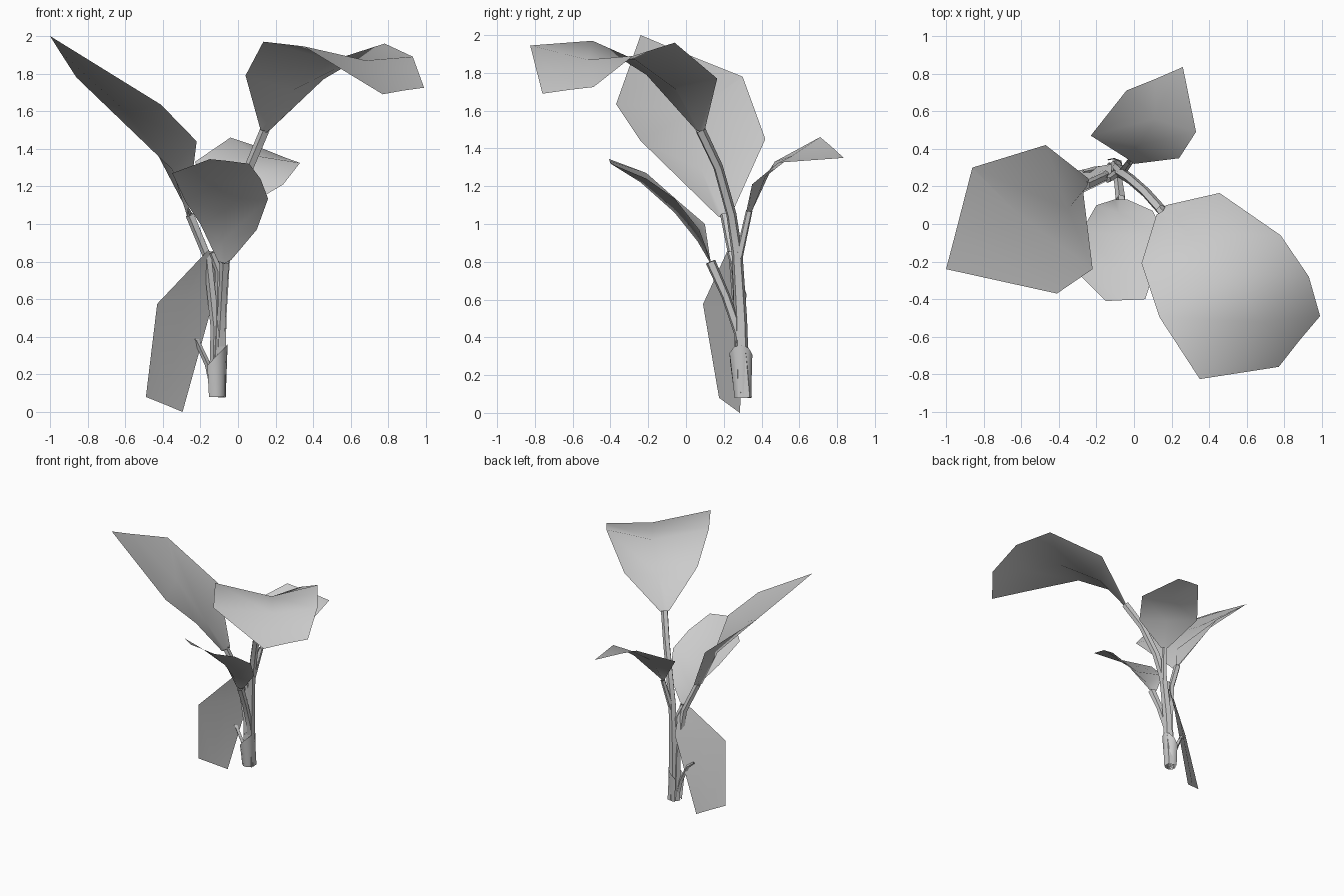
import bpy, math
from mathutils import Vector


def make(name, verts, faces, angle=60):
    me = bpy.data.meshes.new(name)
    me.from_pydata([tuple(v) for v in verts], [], faces)
    me.update()
    ob = bpy.data.objects.new(name, me)
    bpy.context.collection.objects.link(ob)
    bpy.ops.object.select_all(action='DESELECT')
    ob.select_set(True)
    bpy.context.view_layer.objects.active = ob
    bpy.ops.object.shade_smooth_by_angle(angle=math.radians(angle))
    return ob


def leaf(name, rows):
    """Thin sheet; each row is (left edge, midrib, right edge)."""
    verts = [p for r in rows for p in r]
    faces = []
    for i in range(len(rows) - 1):
        for j in range(2):
            a = i * 3 + j
            faces.append((a, a + 1, a + 4, a + 3))
    return make(name, verts, faces)


def stalk(name, path, radii, sides=5):
    """Low-poly tapered tube along a path."""
    pts = [Vector(p) for p in path]
    verts, faces = [], []
    for i, p in enumerate(pts):
        d = (pts[min(i + 1, len(pts) - 1)] - pts[max(i - 1, 0)]).normalized()
        u = d.cross(Vector((0, 1, 0))).normalized()
        w = d.cross(u)
        for k in range(sides):
            t = 2 * math.pi * k / sides
            verts.append(p + radii[i] * (u * math.cos(t) + w * math.sin(t)))
    for i in range(len(pts) - 1):
        for k in range(sides):
            n = (k + 1) % sides
            faces.append((i * sides + k, i * sides + n,
                          (i + 1) * sides + n, (i + 1) * sides + k))
    return make(name, verts, faces)


# Large leaf rising to the left
leaf("left_leaf", [
    [(-.27, .17, 1.04), (-.25, .20, 1.03), (-.24, .24, 1.05)],
    [(-.22, -.24, 1.44), (-.35, .08, 1.29), (-.47, .42, 1.45)],
    [(-.41, -.37, 1.635), (-.60, .04, 1.60), (-.86, .30, 1.78)],
    [(-1.0, -.24, 2.0), (-.95, -.05, 1.92), (-.86, .30, 1.78)],
])

# Large leaf arching over to the right and front
leaf("right_leaf", [
    [(.12, .05, 1.5), (.155, .07, 1.49), (.17, .10, 1.5)],
    [(.04, -.21, 1.79), (.29, -.05, 1.71), (.455, .165, 1.77)],
    [(.135, -.495, 1.97), (.50, -.27, 1.87), (.78, -.06, 1.96)],
    [(.35, -.825, 1.945), (.68, -.52, 1.87), (.93, -.28, 1.89)],
    [(.77, -.76, 1.69), (.88, -.62, 1.71), (.99, -.49, 1.725)],
])

# Medium leaf at the front
leaf("front_leaf", [
    [(-.105, .13, .80), (-.07, .13, .79), (-.035, .13, .81)],
    [(-.20, .10, 1.0), (-.08, .06, .91), (.10, .07, .97)],
    [(-.28, -.04, 1.12), (-.08, -.06, 1.06), (.16, -.06, 1.135)],
    [(-.35, -.21, 1.27), (-.08, -.24, 1.22), (.12, -.21, 1.24)],
    [(-.15, -.41, 1.345), (-.05, -.405, 1.335), (.06, -.40, 1.32)],
])

# Medium leaf at the back
leaf("back_leaf", [
    [(-.04, .35, 1.07), (-.015, .33, 1.06), (0, .32, 1.07)],
    [(-.23, .47, 1.33), (.03, .42, 1.25), (.24, .35, 1.21)],
    [(-.04, .71, 1.46), (.11, .56, 1.36), (.33, .49, 1.325)],
    [(-.04, .71, 1.46), (.11, .77, 1.41), (.26, .835, 1.35)],
])

# Withered leaf hanging down on the left
leaf("drooping_leaf", [
    [(-.16, .22, .86), (-.14, .235, .85), (-.12, .25, .84)],
    [(-.43, .09, .575), (-.28, .21, .60), (-.12, .32, .63)],
    [(-.49, .175, .08), (-.39, .23, .04), (-.295, .285, 0)],
])

# Leaf stalks, all rising from the same base
stalk("right_stalk",
      [(-.10, .30, .08), (-.09, .29, .5), (-.065, .27, .85), (-.02, .24, 1.05),
       (.06, .17, 1.30), (.145, .075, 1.5)],
      [.04, .035, .03, .028, .027, .028])
stalk("left_stalk",
      [(-.125, .30, .08), (-.12, .28, .45), (-.16, .25, .82), (-.255, .205, 1.05)],
      [.03, .026, .024, .025])
stalk("front_stalk",
      [(-.09, .31, .08), (-.09, .28, .42), (-.08, .21, .62), (-.07, .13, .80)],
      [.03, .026, .024, .028])
stalk("back_stalk",
      [(-.09, .32, .08), (-.085, .29, .45), (-.065, .275, .8), (-.02, .335, 1.07)],
      [.03, .026, .022, .018])
stalk("drooping_stalk",
      [(-.12, .29, .08), (-.105, .28, .45), (-.10, .265, .75), (-.14, .235, .85)],
      [.03, .026, .022, .018])

# Small dried shoot
stalk("side_shoot",
      [(-.13, .30, .12), (-.16, .295, .25), (-.22, .29, .38), (-.27, .28, .42)],
      [.018, .016, .014, .008], 4)

# Open sheath round the base with a slanting top edge
SIDES = 7
verts, faces = [], []
for k in range(SIDES + 1):
    t = math.radians(-150 + 270 * k / SIDES)
    c, s = math.cos(t), math.sin(t)
    verts += [(-.113 + .048 * c, .30 + .045 * s, .08),
              (-.113 + .058 * c, .29 + .062 * s, .30 + .06 * c)]
    if k:
        i = 2 * k
        faces.append((i - 2, i, i + 1, i - 1))
make("base_sheath", verts, faces)
